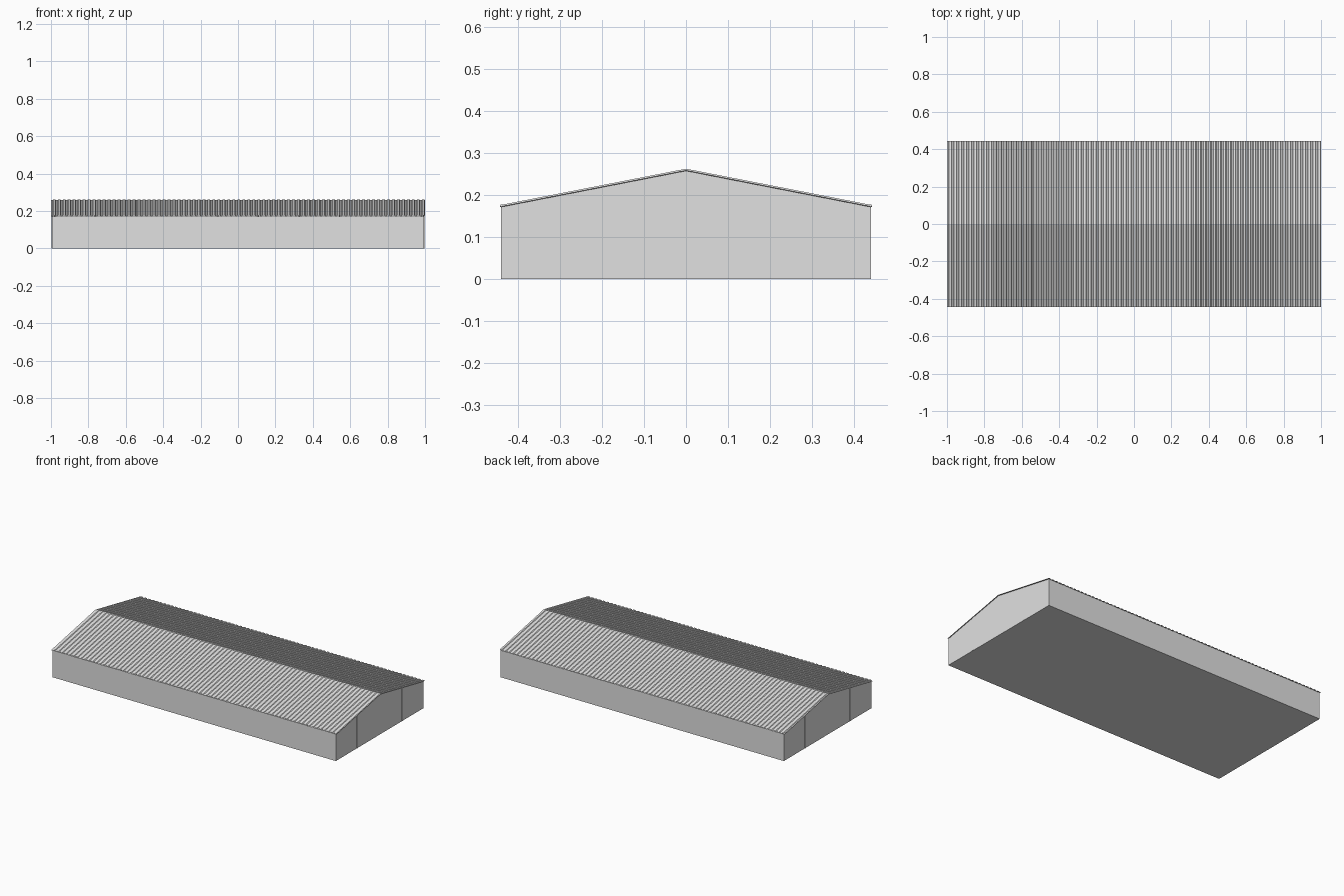
import bpy
import bmesh

if "Cube" in bpy.data.objects:
    bpy.data.objects.remove(bpy.data.objects["Cube"])

steel = bpy.data.materials.new("light_grey")
steel.use_nodes = True
GREY = (0.75, 0.75, 0.75, 1)
steel.diffuse_color = GREY
steel.node_tree.nodes["Principled BSDF"].inputs["Base Color"].default_value = GREY

HX, HY = 0.994, 0.44          # half size of the walls
EAVE, RIDGE = 0.171, 0.257    # heights of the wall top and gable peak
SHEET = 0.004                 # wall thickness


def roof_z(y):
    return RIDGE - (RIDGE - EAVE) * abs(y) / HY


def finish(name, bm):
    bmesh.ops.recalc_face_normals(bm, faces=bm.faces)
    mesh = bpy.data.meshes.new(name)
    bm.to_mesh(mesh)
    bm.free()
    mesh.materials.append(steel)
    obj = bpy.data.objects.new(name, mesh)
    bpy.context.scene.collection.objects.link(obj)
    return obj


def extrude_x(name, outline, x0, x1):
    """Extrude a (y, z) outline along x."""
    bm = bmesh.new()
    face = bm.faces.new([bm.verts.new((x0, y, z)) for y, z in outline])
    out = bmesh.ops.extrude_face_region(bm, geom=[face])
    moved = [v for v in out["geom"] if isinstance(v, bmesh.types.BMVert)]
    bmesh.ops.translate(bm, verts=moved, vec=(x1 - x0, 0, 0))
    return finish(name, bm)


def box(name, x0, x1, y0, y1, z0, z1):
    return extrude_x(name, [(y0, z0), (y1, z0), (y1, z1), (y0, z1)], x0, x1)


# Floor slab
box("floor_slab", -HX, HX, -HY, HY, 0, 0.003)

# Long walls with the posts and rails behind them
for side, s in (("front", -1), ("back", 1)):
    box(side + "_wall", -HX, HX, *sorted((s * HY, s * (HY - SHEET))), 0, EAVE)
    y0, y1 = sorted((s * (HY - SHEET), s * (HY - 0.016)))
    for i in range(10):
        x = -0.98 + i * 1.96 / 9
        box(side + "_post", x - 0.005, x + 0.005, y0, y1, 0, EAVE - 0.004)
    for z in (0.05, 0.1, 0.15):
        box(side + "_rail", -0.98, 0.98, y0, y1, z - 0.002, z + 0.002)

# Gable walls with their columns
gable = [(-HY, 0), (HY, 0), (HY, EAVE), (0, RIDGE), (-HY, EAVE)]
for side, s in (("left", 1), ("right", -1)):
    extrude_x(side + "_gable_wall", gable, s * HX, s * (HX - SHEET))
    for y in (-0.225, 0.225):
        a, b = y - 0.006, y + 0.006
        extrude_x(side + "_gable_column",
                  [(a, 0), (b, 0), (b, roof_z(b)), (a, roof_z(a))],
                  s * (HX - 0.012), s * (HX + 0.002))
    for z in (0.05, 0.1, 0.15):
        box(side + "_gable_rail", s * (HX - 0.012), s * (HX - SHEET),
            -0.225, 0.225, z - 0.002, z + 0.002)

# Rafters and purlins under the roof
for i in range(10):
    x = -0.98 + i * 1.96 / 9
    extrude_x("rafter", [(-0.43, 0.155), (0, 0.238), (0.43, 0.155),
                         (0.43, 0.168), (0, 0.251), (-0.43, 0.168)],
              x - 0.004, x + 0.004)
for i in range(1, 5):
    for s in (-1, 1):
        y = s * i * 0.09
        z = roof_z(y) - 0.003
        box("purlin", -0.97, 0.97, y - 0.003, y + 0.003, z - 0.005, z)

# Ribbed roof sheet: a trapezoid wave along x, bent over the ridge and eaves
RIBS = 75
PITCH = 2 / RIBS
wave = [(0, 0), (0.3, 0), (0.42, 1), (0.88, 1)]
profile = [((i + t) * PITCH - 1, h * 0.004) for i in range(RIBS) for t, h in wave]
profile.append((1, 0))
bend = [(-0.443, EAVE), (-0.432, roof_z(0.432)), (0, RIDGE),
        (0.432, roof_z(0.432)), (0.443, EAVE)]
bm = bmesh.new()
rows = [[bm.verts.new((x, y, z + h + 0.001)) for x, h in profile] for y, z in bend]
for r0, r1 in zip(rows, rows[1:]):
    for i in range(len(profile) - 1):
        bm.faces.new((r0[i], r0[i + 1], r1[i + 1], r1[i]))
roof = finish("ribbed_roof", bm)
thick = roof.modifiers.new("sheet_thickness", "SOLIDIFY")
thick.thickness = 0.001
thick.offset = -1
